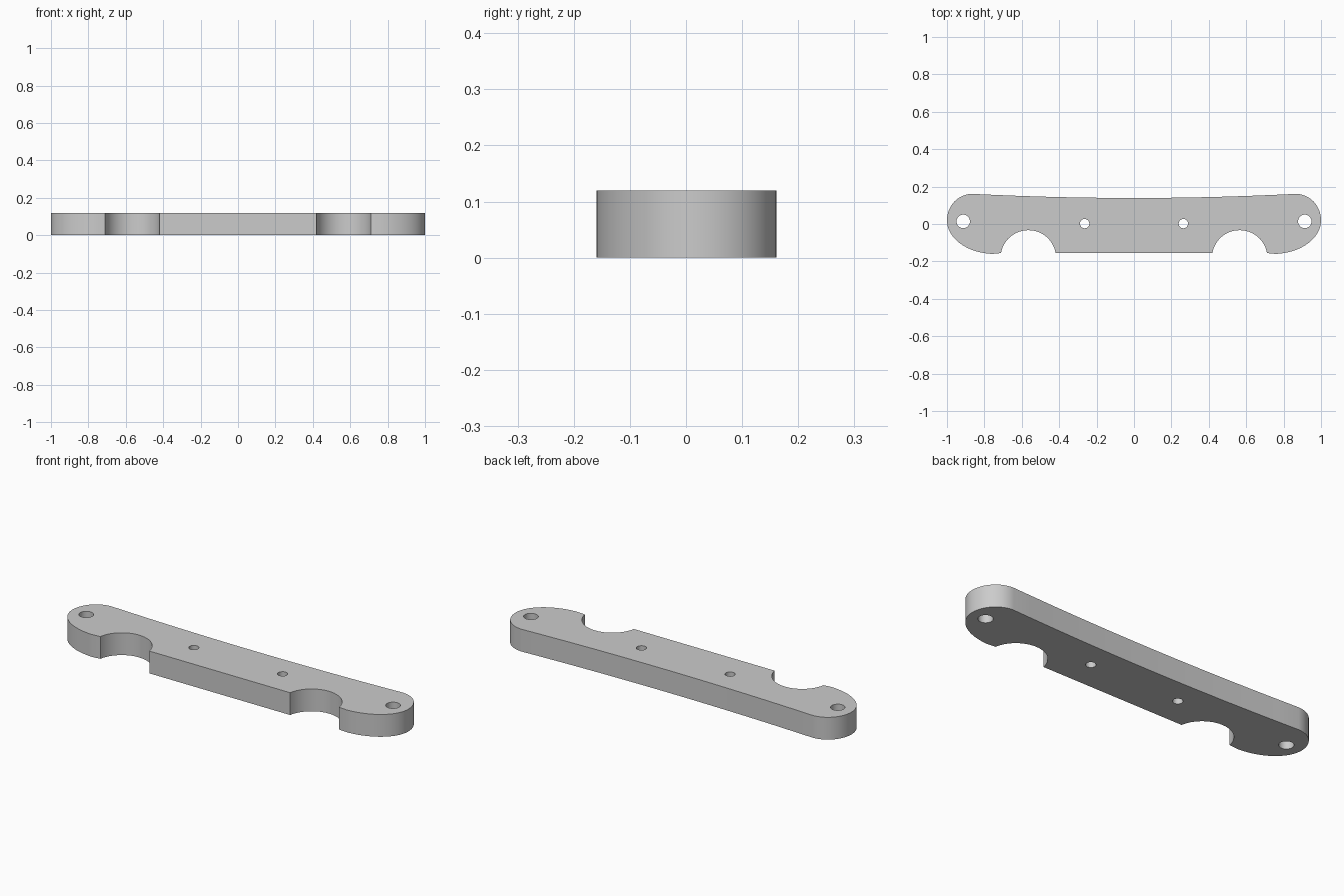
import bpy, bmesh, math

if "Cube" in bpy.data.objects:
    bpy.data.objects.remove(bpy.data.objects["Cube"])

HEIGHT = 0.12


def arc(cx, cy, rx, ry, a0, a1, n):
    """Points on an elliptical arc, angles in degrees."""
    pts = []
    for i in range(n + 1):
        a = math.radians(a0 + (a1 - a0) * i / n)
        pts.append((cx + rx * math.cos(a), cy + ry * math.sin(a)))
    return pts


# right half of the outline, from bottom centre round to top centre
half = arc(0.565, -0.18, 0.148, 0.147, 170.3, 9.7, 24)       # arched cutout
half += arc(0.745, 0.02, 0.255, 0.18, -98 + 1, 0, 20)[2:]    # long lower corner
half += arc(0.865, 0.02, 0.135, 0.141, 0, 90, 16)[1:]        # round upper corner
half += [(x, 0.139 + 0.022 * (x / 0.86) ** 2)                # gently hollow back edge
         for x in (0.75, 0.6, 0.45, 0.3, 0.15)]
outline = half + [(0, 0.139)] + [(-x, y) for x, y in reversed(half)]

# bolt holes, mirrored in x
loops = [outline]
for s in (-1, 1):
    loops.append(arc(s * 0.913, 0.014, 0.036, 0.036, 0, 360, 32)[:-1])
    loops.append(arc(s * 0.264, 0.002, 0.025, 0.025, 0, 360, 32)[:-1])

# fill the flat profile and raise it to a plate
bm = bmesh.new()
for pts in loops:
    vs = [bm.verts.new((x, y, 0)) for x, y in pts]
    for i, v in enumerate(vs):
        bm.edges.new((v, vs[(i + 1) % len(vs)]))
bmesh.ops.triangle_fill(bm, edges=bm.edges[:], use_beauty=True, normal=(0, 0, 1))
top = bmesh.ops.extrude_face_region(bm, geom=bm.faces[:])
bmesh.ops.translate(bm, vec=(0, 0, HEIGHT),
                    verts=[g for g in top["geom"] if isinstance(g, bmesh.types.BMVert)])
bmesh.ops.recalc_face_normals(bm, faces=bm.faces[:])

mesh = bpy.data.meshes.new("mounting_plate")
bm.to_mesh(mesh)
bm.free()
plate = bpy.data.objects.new("mounting_plate", mesh)
bpy.context.collection.objects.link(plate)

grey = bpy.data.materials.new("plain grey")
grey.diffuse_color = (0.6, 0.6, 0.6, 1)
grey.use_nodes = True
grey.node_tree.nodes["Principled BSDF"].inputs["Base Color"].default_value = grey.diffuse_color
mesh.materials.append(grey)

bpy.context.view_layer.objects.active = plate
plate.select_set(True)
bpy.ops.object.shade_smooth_by_angle(angle=math.radians(30))
